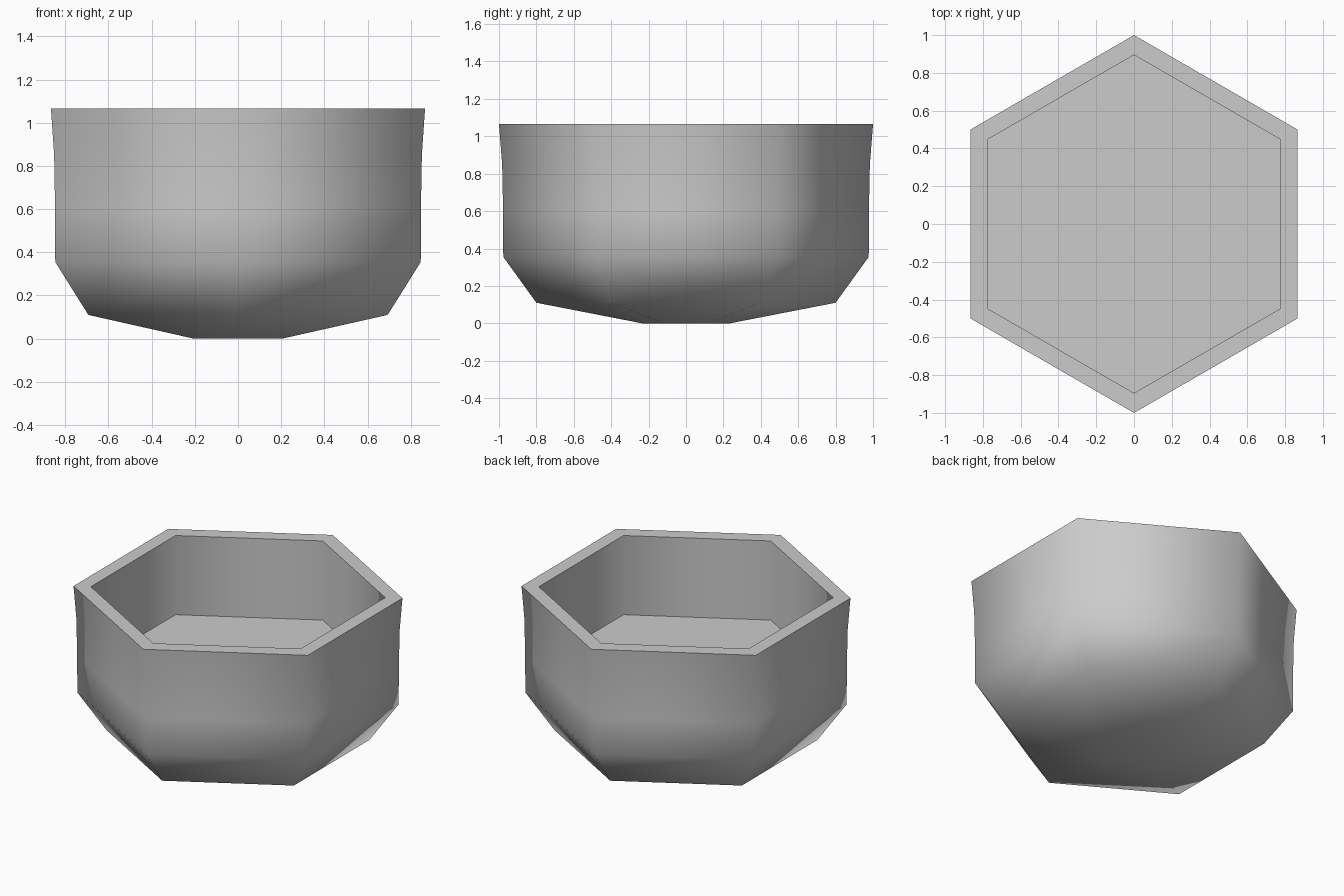
import bpy, bmesh, math

cube = bpy.data.objects.get("Cube")
if cube:
    bpy.data.objects.remove(cube)

SIDES = 6

# Single grey material
grey = bpy.data.materials.new("plain_grey")
grey.use_nodes = True
colour = (0.6, 0.6, 0.6, 1)
grey.diffuse_color = colour
grey.node_tree.nodes["Principled BSDF"].inputs["Base Color"].default_value = colour

# (radius, height) from the underside, up the outside, over the rim, down to the floor
profile = [(0.235, 0), (0.80, 0.11), (0.977, 0.355), (0.978, 0.6),
           (0.983, 0.85), (1.0, 1.065), (0.895, 1.065), (0.895, 0.536)]
RIM_OUTER, RIM_INNER, FLOOR = 5, 6, 7

bm = bmesh.new()


def ring(radius, z):
    """Hexagon with corners pointing front and back."""
    angles = [math.pi / 2 + math.tau * i / SIDES for i in range(SIDES)]
    return [bm.verts.new((radius * math.cos(a), radius * math.sin(a), z)) for a in angles]


rings = [ring(r, z) for r, z in profile]

# Walls between neighbouring rings
for low, high in zip(rings, rings[1:]):
    for i in range(SIDES):
        j = (i + 1) % SIDES
        bm.faces.new((low[i], low[j], high[j], high[i]))

# Underside and inner floor
bm.faces.new(rings[0][::-1])
bm.faces.new(rings[FLOOR])

# Smooth walls, crisp rim and floor edges
for face in bm.faces:
    face.smooth = True
for k in (RIM_OUTER, RIM_INNER, FLOOR):
    for i in range(SIDES):
        bm.edges.get((rings[k][i], rings[k][(i + 1) % SIDES])).smooth = False

bmesh.ops.recalc_face_normals(bm, faces=bm.faces)
mesh = bpy.data.meshes.new("hexagonal_bowl")
bm.to_mesh(mesh)
bm.free()
mesh.materials.append(grey)
bowl = bpy.data.objects.new("hexagonal_bowl", mesh)
bpy.context.collection.objects.link(bowl)
